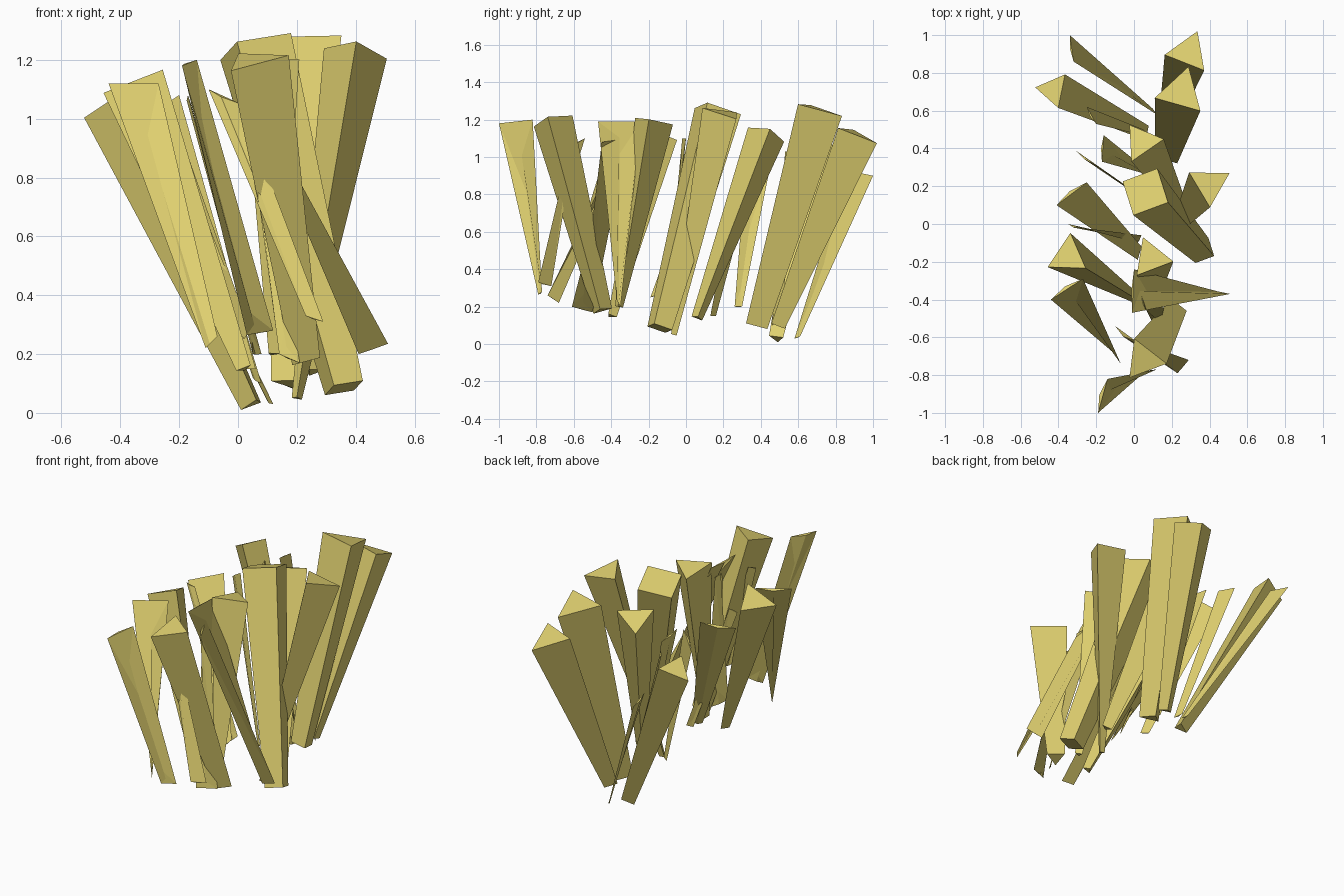
import bpy, bmesh
from math import radians, cos, sin
from mathutils import Vector

if "Cube" in bpy.data.objects:
    bpy.data.objects.remove(bpy.data.objects["Cube"])

straw = bpy.data.materials.new("straw_yellow")
straw.diffuse_color = (0.74, 0.63, 0.16, 1)
straw.use_nodes = True
straw.node_tree.nodes["Principled BSDF"].inputs["Base Color"].default_value = straw.diffuse_color


def prism(name, low, high):
    """Closed flat-faced solid between two rings of points."""
    bm = bmesh.new()
    lo = [bm.verts.new(p) for p in low]
    hi = [bm.verts.new(p) for p in high]
    n = len(lo)
    bm.faces.new(lo[::-1])
    bm.faces.new(hi)
    for i in range(n):
        j = (i + 1) % n
        bm.faces.new((lo[i], lo[j], hi[j], hi[i]))
    bmesh.ops.recalc_face_normals(bm, faces=bm.faces)
    me = bpy.data.meshes.new(name)
    bm.to_mesh(me)
    bm.free()
    me.materials.append(straw)
    bpy.context.collection.objects.link(bpy.data.objects.new(name, me))


def shard(name, top, bottom, r_top, r_bottom, angle, sides=3):
    """Tapered stalk, wide at the top, with ends square to its axis."""
    top, bottom = Vector(top), Vector(bottom)
    turn = Vector((0, 0, 1)).rotation_difference(top - bottom)

    def ring(c, r):
        a = [radians(angle + 360 * i / sides) for i in range(sides)]
        return [c + turn @ Vector((r * cos(t), r * sin(t), 0)) for t in a]
    prism(name, ring(bottom, r_bottom), ring(top, r_top))


def flake(name, a, b, c, d, thick=0.01):
    """Thin blade: top edge a-b, bottom edge d-c, slim ridge underneath."""
    a, b, c, d = map(Vector, (a, b, c, d))
    n = (b - a).cross((c + d) / 2 - a).normalized()
    if n.z > 0:
        n = -n
    prism(name, [d, c, (c + d) / 2 + n * thick * 0.6], [a, b, (a + b) / 2 + n * thick])


# Thick stalks, back to front
shard("stalk_back_right", (.29, .91, 1.125), (.17, .49, .10), .13, .045, 188)
shard("stalk_tallest", (.25, .70, 1.26), (.18, .37, .10), .145, .07, 194)
shard("stalk_back_left", (-.43, .71, 1.05), (.05, .485, .03), .105, .045, 50)
shard("stalk_middle_back", (.04, .435, 1.13), (.26, .06, .14), .12, .035, 5)
shard("stalk_square", (.06, .17, 1.245), (.36, -.14, .085), .14, .075, 64, 4)
shard("stalk_right", (.40, .21, 1.235), (.20, -.06, .05), .125, .02, 270)
shard("stalk_left", (-.35, -.17, 1.115), (.02, -.40, .15), .125, .03, 86)
shard("stalk_centre", (.09, -.18, 1.195), (.12, -.36, .20), .12, .025, -9)
shard("stalk_front", (.05, -.72, 1.20), (.22, -.45, .18), .125, .06, -8)

# Thin blades, back to front
flake("blade_back", (-.34, 1.0, .90), (-.32, .86, .93), (.12, .58, .03), (.10, .61, .04))
flake("blade_back_inner", (-.25, .62, 1.03), (-.20, .53, 1.03), (.08, .46, .10), (.05, .50, .12))
flake("blade_left_upper", (-.16, .47, 1.05), (-.17, .33, 1.08), (.08, .26, .20), (.05, .30, .20))
flake("blade_left_small", (-.31, .39, 1.00), (-.20, .31, 1.08), (.06, .13, .15), (.02, .16, .15))
flake("blade_left", (-.41, .10, 1.06), (-.25, .22, 1.10), (.04, -.12, .28), (.02, -.19, .25), .02)
flake("blade_left_lower", (-.35, .0, 1.10), (-.28, -.02, 1.10), (.04, -.06, .28), (.02, -.10, .26))
flake("blade_right", (0, -.24, 1.19), (-.01, -.47, 1.19), (.51, -.37, .235), (.41, -.35, .20))
flake("blade_inner", (.02, -.31, 1.10), (.06, -.45, 1.08), (.21, -.50, .17), (.14, -.61, .20))
flake("blade_front_left", (-.44, -.40, 1.12), (-.27, -.29, 1.12), (-.07, -.74, .26), (-.11, -.68, .22), .02)
flake("blade_front_slim", (-.10, -.54, 1.10), (.01, -.62, 1.05), (.29, -.72, .31), (.23, -.79, .33), .02)
flake("blade_front", (-.19, -1.0, 1.18), (-.14, -.82, 1.20), (.12, -.77, .28), (.03, -.79, .265), .02)
